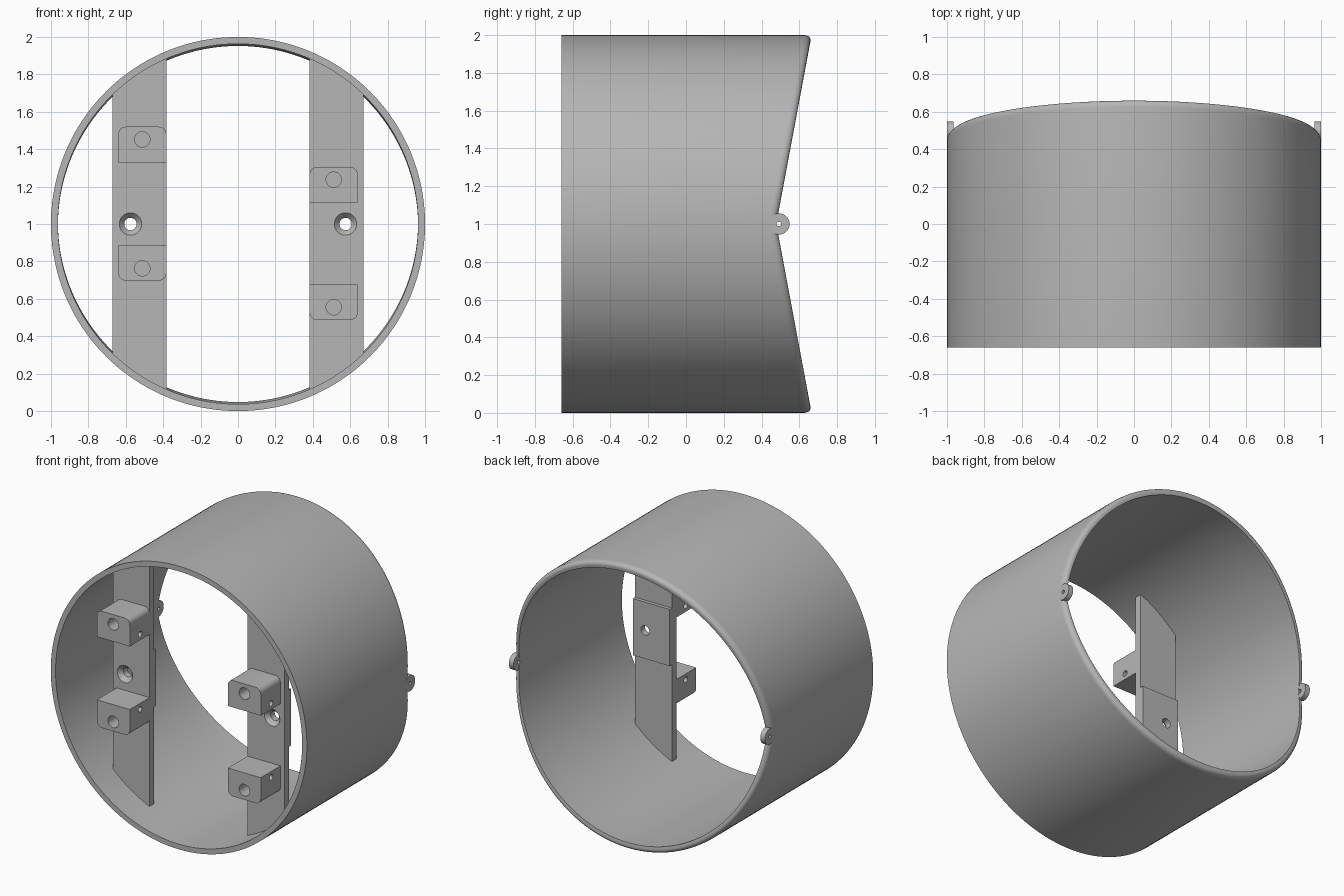
import bpy, bmesh
from math import sin, cos, pi, acos

if "Cube" in bpy.data.objects:
    bpy.data.objects.remove(bpy.data.objects["Cube"])

grey = bpy.data.materials.new("plain grey")
grey.use_nodes = True
colour = (0.47, 0.47, 0.47, 1)
grey.diffuse_color = colour
grey.node_tree.nodes["Principled BSDF"].inputs["Base Color"].default_value = colour

FRONT, INNER, MID = -0.66, 0.963, 1.0
BAR_FRONT, BAR_BACK, PAD_BACK = -0.44, -0.39, -0.365
IN_X, OUT_X = 0.383, 0.67


def finish(bm, name):
    bmesh.ops.recalc_face_normals(bm, faces=bm.faces)
    mesh = bpy.data.meshes.new(name)
    bm.to_mesh(mesh)
    bm.free()
    mesh.materials.append(grey)
    ob = bpy.data.objects.new(name, mesh)
    bpy.context.collection.objects.link(ob)
    return ob


def extrude_y(name, outline, y0, y1):
    """Extrude an outline of (x, z) points along y."""
    bm = bmesh.new()
    face = bm.faces.new([bm.verts.new((x, y0, z)) for x, z in outline])
    moved = bmesh.ops.extrude_face_region(bm, geom=[face])["geom"]
    bmesh.ops.translate(bm, vec=(0, y1 - y0, 0),
                        verts=[v for v in moved if isinstance(v, bmesh.types.BMVert)])
    return finish(bm, name)


def rod(name, loc, r, depth, axis, r_front=None):
    """Cylinder or cone along x or y; r_front is the radius at the -y end."""
    rot = (pi / 2, 0, 0) if axis == "y" else (0, pi / 2, 0)
    bpy.ops.mesh.primitive_cone_add(vertices=32, radius1=r, radius2=r_front or r,
                                    depth=depth, location=loc, rotation=rot)
    ob = bpy.context.object
    ob.name = name
    ob.data.materials.append(grey)
    return ob


def cut(ob, cutters):
    for c in cutters:
        m = ob.modifiers.new("hole", "BOOLEAN")
        m.operation, m.solver, m.object = "DIFFERENCE", "EXACT", c
        bpy.context.view_layer.objects.active = ob
        bpy.ops.object.modifier_apply(modifier=m.name)


def discard(cutters):
    for c in cutters:
        bpy.data.objects.remove(c)


def smooth(ob):
    bpy.ops.object.select_all(action="DESELECT")
    ob.select_set(True)
    bpy.context.view_layer.objects.active = ob
    bpy.ops.object.shade_smooth_by_angle(angle=pi / 6)


# Tube with a V-shaped back edge, rounded on the outside
bm = bmesh.new()
N = 160
rings = []
for i in range(N):
    a = 2 * pi * i / N
    s = abs(sin(a))
    lip = INNER - 0.011 * s
    profile = [(INNER, FRONT), (1, FRONT)]
    for k in range(6):
        t = k * pi / 10
        r = 0.97 + 0.03 * cos(t)
        profile.append((r, 0.478 + 0.187 * r * s - 0.04 * (1 - sin(t))))
    profile += [(lip, 0.478 + 0.187 * lip * s), (INNER, 0.44)]
    rings.append([bm.verts.new((r * cos(a), y, MID + r * sin(a))) for r, y in profile])
for i, ring in enumerate(rings):
    nxt = rings[(i + 1) % N]
    for j in range(len(ring)):
        k = (j + 1) % len(ring)
        bm.faces.new((ring[j], ring[k], nxt[k], nxt[j]))
smooth(finish(bm, "tube"))


def rounded_block(x0, x1, flat, tip):
    """Outline with square corners at flat and rounded corners at tip."""
    r = 0.04
    up = 1 if tip > flat else -1
    points = [(x0, flat), (x1, flat)]
    for cx, start in ((x1 - r, 0), (x0 + r, pi / 2)):
        for k in range(7):
            t = start + k * pi / 12
            points.append((cx + r * cos(t), tip - up * r + up * r * sin(t)))
    return points


# Flat edge and rounded edge heights of the blocks on each side
blocks = {1: ((1.115, 1.305), (0.677, 0.487)),
          -1: ((1.33, 1.52), (0.885, 0.697))}

for side, word in ((1, "left"), (-1, "right")):
    # Upright bar ending on the tube wall, with a thicker middle at the back
    R = INNER + 0.007
    a0, a1 = acos(OUT_X / R), acos(IN_X / R)
    arc = [(R * cos(a), R * sin(a)) for a in [a0 + (a1 - a0) * k / 10 for k in range(11)]]
    outline = [(side * x, MID + z) for x, z in arc]
    outline += [(side * x, MID - z) for x, z in reversed(arc)]
    bar = extrude_y(word + "_bar", outline, BAR_FRONT, BAR_BACK)
    pad = extrude_y(word + "_bar_pad",
                    [(side * x, z) for x, z in ((IN_X, 0.8), (OUT_X, 0.8), (OUT_X, 1.2), (IN_X, 1.2))],
                    BAR_BACK - 0.01, PAD_BACK)

    # Countersunk screw hole
    x = side * 0.575
    cutters = [rod("screw_cutter", (x, BAR_BACK, MID), 0.033, 0.3, "y"),
               rod("sink_cutter", (x, BAR_FRONT + 0.01, MID), 0.033, 0.04, "y", 0.069)]
    cut(bar, cutters)
    cut(pad, cutters[:1])
    discard(cutters)
    smooth(bar)
    smooth(pad)

    # Mounting blocks with a blind front hole and a cross hole
    for level, (flat, tip) in zip(("upper", "lower"), blocks[side]):
        up = 1 if tip > flat else -1
        x0, x1 = sorted((side * IN_X, side * 0.64))
        block = extrude_y(f"{word}_{level}_block", rounded_block(x0, x1, flat, tip),
                          FRONT, BAR_FRONT + 0.005)
        cutters = [rod("front_cutter", (side * 0.512, FRONT, flat + up * 0.122), 0.041, 0.26, "y"),
                   rod("cross_cutter", (side * 0.51, -0.545, flat + up * 0.042), 0.02, 0.5, "x")]
        cut(block, cutters)
        discard(cutters)
        smooth(block)

    # Small drilled ear at the notch of the back edge
    ear = rod(word + "_ear", (side * 0.982, 0.492, MID), 0.056, 0.036, "x")
    cutters = [rod("ear_cutter", (side * 0.98, 0.492, MID), 0.012, 0.2, "x")]
    cut(ear, cutters)
    discard(cutters)
    smooth(ear)
